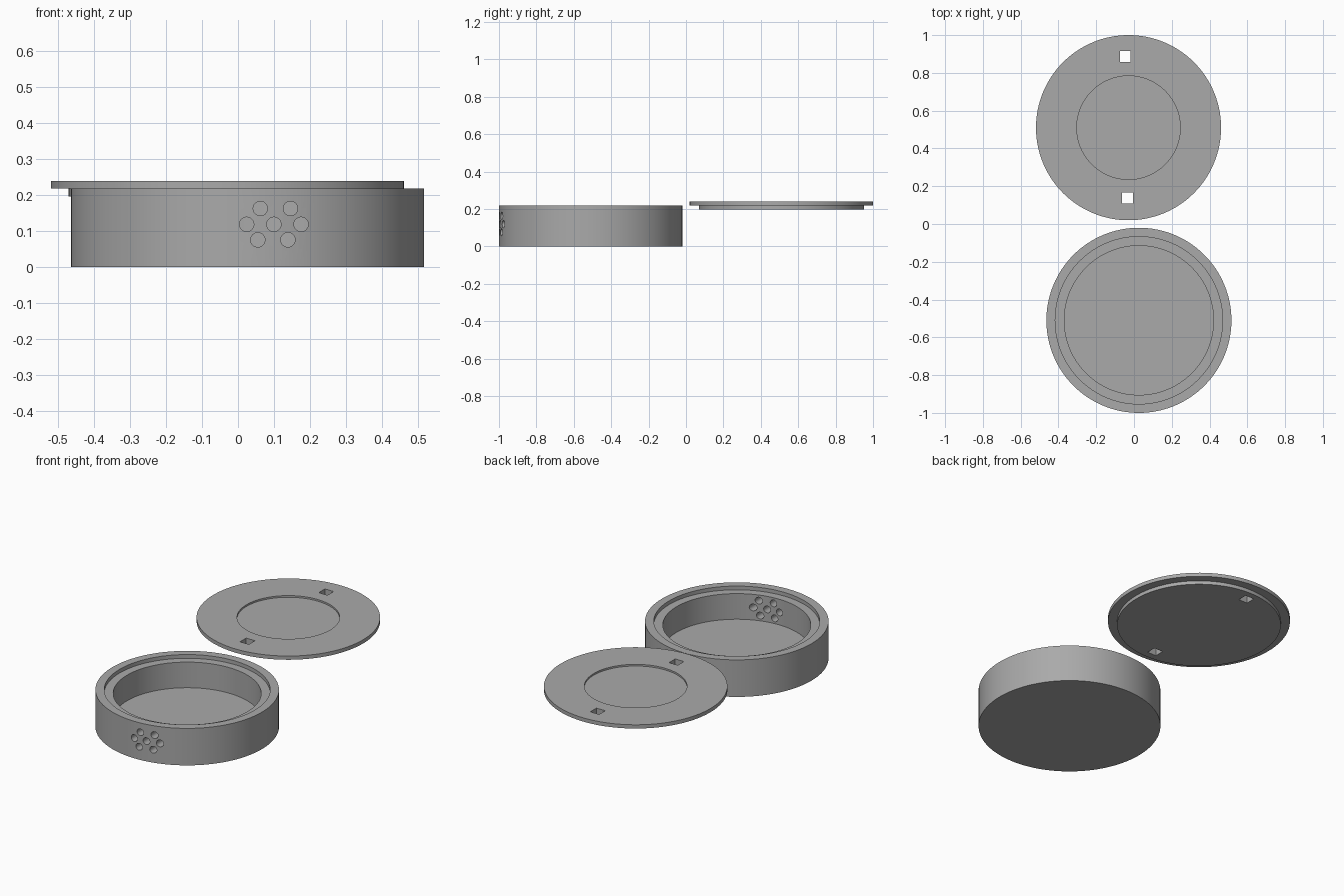
import bpy, bmesh, math
from mathutils import Matrix

SEGMENTS = 128
BOX = (0.026, -0.51)
LID = (-0.029, 0.51)

cube = bpy.data.objects.get("Cube")
if cube:
    bpy.data.objects.remove(cube, do_unlink=True)

grey = bpy.data.materials.new("matte_grey")
grey.use_nodes = True
grey.diffuse_color = (0.4, 0.4, 0.4, 1)
grey.node_tree.nodes["Principled BSDF"].inputs["Base Color"].default_value = (0.4, 0.4, 0.4, 1)


def add_object(name, bm):
    bmesh.ops.recalc_face_normals(bm, faces=bm.faces[:])
    mesh = bpy.data.meshes.new(name)
    bm.to_mesh(mesh)
    bm.free()
    mesh.materials.append(grey)
    obj = bpy.data.objects.new(name, mesh)
    bpy.context.collection.objects.link(obj)
    return obj


def turned(name, centre, profile):
    """Closed solid turned about z from (radius, height) points, capped at both ends."""
    bm = bmesh.new()
    rings = []
    for radius, z in profile:
        angles = [2 * math.pi * i / SEGMENTS for i in range(SEGMENTS)]
        rings.append([bm.verts.new((centre[0] + radius * math.cos(a),
                                    centre[1] + radius * math.sin(a), z)) for a in angles])
    for low, high in zip(rings, rings[1:]):
        for i in range(SEGMENTS):
            j = (i + 1) % SEGMENTS
            bm.faces.new((low[i], low[j], high[j], high[i]))
    bm.faces.new(rings[0])
    bm.faces.new(rings[-1])
    return add_object(name, bm)


def cut(obj, cutter):
    mod = obj.modifiers.new("holes", "BOOLEAN")
    mod.operation = "DIFFERENCE"
    mod.solver = "EXACT"
    mod.object = cutter
    bpy.context.view_layer.objects.active = obj
    bpy.ops.object.modifier_apply(modifier=mod.name)
    bpy.data.objects.remove(cutter, do_unlink=True)
    bpy.ops.object.select_all(action="DESELECT")
    obj.select_set(True)
    bpy.ops.object.shade_smooth_by_angle(angle=math.radians(30))


# Round box with a stepped rim that seats the lid
box = turned("round_box", BOX, [(0.49, 0), (0.49, 0.218), (0.443, 0.218),
                                (0.443, 0.196), (0.395, 0.196), (0.395, 0.045)])

# Rosette of round holes through the front wall
bm = bmesh.new()
rows = [(0.062, 0.163, 2), (0.024, 0.119, 3), (0.055, 0.076, 2)]
for x, z, count in rows:
    for i in range(count):
        place = Matrix.Translation((x + i * 0.0755 + (0.008 if count == 2 and i else 0), -0.96, z))
        bmesh.ops.create_cone(bm, cap_ends=True, segments=32, radius1=0.02, radius2=0.02,
                              depth=0.25, matrix=place @ Matrix.Rotation(math.pi / 2, 4, "X"))
cut(box, add_object("vent_cutter", bm))

# Lid with a seating lip below and a shallow round recess on top
lid = turned("lid", LID, [(0.441, 0.197), (0.441, 0.218), (0.49, 0.218),
                          (0.49, 0.24), (0.274, 0.24), (0.274, 0.23)])

# Two square slots through the lid
bm = bmesh.new()
for x, y in [(-0.046, 0.887), (-0.034, 0.137)]:
    bmesh.ops.create_cube(bm, size=1, matrix=Matrix.Translation((x, y, 0.22))
                          @ Matrix.Diagonal((0.057, 0.057, 0.2, 1)))
cut(lid, add_object("slot_cutter", bm))
